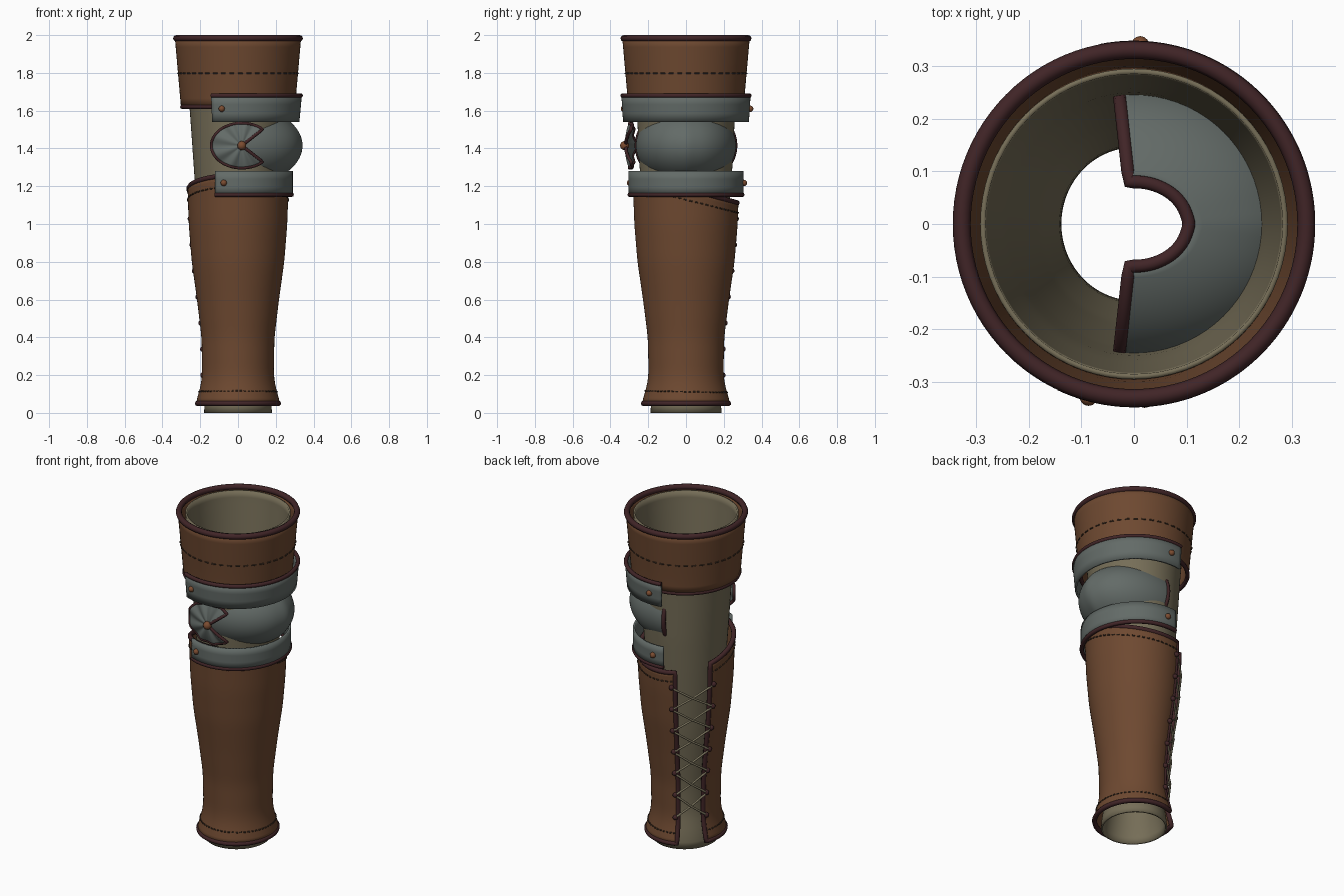
import bpy, bmesh, math
from math import sin, cos, radians, pi
from mathutils import Vector

if "Cube" in bpy.data.objects:
    bpy.data.objects.remove(bpy.data.objects["Cube"])


def material(name, rgb):
    m = bpy.data.materials.new(name)
    m.diffuse_color = (*rgb, 1)
    m.use_nodes = True
    m.node_tree.nodes["Principled BSDF"].inputs["Base Color"].default_value = m.diffuse_color
    return m


LEATHER = material("brown leather", (0.155, 0.066, 0.030))
CLOTH = material("olive cloth", (0.180, 0.155, 0.096))
METAL = material("grey metal", (0.125, 0.147, 0.137))
TRIM = material("dark trim", (0.052, 0.018, 0.020))
COPPER = material("copper rivet", (0.200, 0.072, 0.030))
LACE = material("lace cord", (0.200, 0.175, 0.110))
STITCH = material("dark stitching", (0.050, 0.030, 0.018))


def profile(points, z):
    """Radius at height z, with the corners softened."""
    def lin(h):
        if h <= points[0][0]:
            return points[0][1]
        for (a, ra), (b, rb) in zip(points, points[1:]):
            if h <= b:
                return ra + (rb - ra) * (h - a) / (b - a)
        return points[-1][1]
    return sum(lin(z + d * 0.01) for d in range(-4, 5)) / 9


def around(az, r, z):
    """Point on the slightly oval limb; it becomes round near the top."""
    sy = 1.05 - 0.04 * min(1, max(0, (z - 1.3) / 0.4))
    a = radians(az)
    return Vector((r * cos(a), r * sy * sin(a), z))


def sheet(name, f, nu, nv, mat, thick=0.014):
    """Smooth sheet from f(u, v) with thickness."""
    bm = bmesh.new()
    g = [[bm.verts.new(f(i / nu, j / nv)) for j in range(nv + 1)] for i in range(nu + 1)]
    for i in range(nu):
        for j in range(nv):
            bm.faces.new((g[i][j], g[i + 1][j], g[i + 1][j + 1], g[i][j + 1]))
    bmesh.ops.remove_doubles(bm, verts=bm.verts, dist=1e-5)
    bmesh.ops.recalc_face_normals(bm, faces=bm.faces)
    me = bpy.data.meshes.new(name)
    bm.to_mesh(me)
    bm.free()
    me.materials.append(mat)
    ob = bpy.data.objects.new(name, me)
    bpy.context.collection.objects.link(ob)
    s = ob.modifiers.new("thickness", "SOLIDIFY")
    s.thickness, s.offset = thick, 0
    bpy.context.view_layer.objects.active = ob
    ob.select_set(True)
    bpy.ops.object.shade_smooth_by_angle(angle=radians(40))
    ob.select_set(False)
    return ob


def tubes(name, paths, r, mat, closed=False, sides=2):
    """Round cords along the given paths, as one mesh."""
    cu = bpy.data.curves.new(name, "CURVE")
    cu.dimensions = "3D"
    cu.bevel_depth, cu.bevel_resolution, cu.use_fill_caps = r, sides, True
    for path in paths:
        pts = [p for i, p in enumerate(path) if i == 0 or (p - path[i - 1]).length > 1e-4]
        s = cu.splines.new("POLY")
        s.points.add(len(pts) - 1)
        for sp, p in zip(s.points, pts):
            sp.co = (*p, 1)
        s.use_cyclic_u = closed
    tmp = bpy.data.objects.new(name + "_curve", cu)
    bpy.context.collection.objects.link(tmp)
    dg = bpy.context.evaluated_depsgraph_get()
    me = bpy.data.meshes.new_from_object(tmp.evaluated_get(dg))
    bpy.data.objects.remove(tmp)
    me.materials.clear()
    me.materials.append(mat)
    ob = bpy.data.objects.new(name, me)
    bpy.context.collection.objects.link(ob)
    return ob


def line(f, v, n=96, u0=0, u1=1):
    return [f(u0 + (u1 - u0) * i / n, v) for i in range(n + 1)]


def border(f, nu, nv):
    """Closed loop around a sheet."""
    return ([f(i / nu, 0) for i in range(nu)] + [f(1, j / nv) for j in range(nv)]
            + [f(1 - i / nu, 1) for i in range(nu)] + [f(0, 1 - j / nv) for j in range(nv)])


def dashes(name, f, v, count):
    tubes(name, [line(f, v, 2, i / count, (i + 0.55) / count) for i in range(count)], 0.004, STITCH, sides=1)


def studs(name, spots, r, mat):
    """Small domed rivets."""
    bm = bmesh.new()
    for p in spots:
        new = bmesh.ops.create_uvsphere(bm, u_segments=14, v_segments=8, radius=r)["verts"]
        bmesh.ops.translate(bm, verts=new, vec=p)
    for face in bm.faces:
        face.smooth = True
    me = bpy.data.meshes.new(name)
    bm.to_mesh(me)
    bm.free()
    me.materials.append(mat)
    bpy.context.collection.objects.link(bpy.data.objects.new(name, me))


# Inner cloth sleeve
SLEEVE = [(0, 0.176), (0.08, 0.168), (0.2, 0.142), (0.35, 0.145), (0.7, 0.185), (1.1, 0.215),
          (1.3, 0.229), (1.6, 0.25), (1.98, 0.288)]
sheet("cloth_sleeve", lambda u, v: around(360 * u, profile(SLEEVE, 1.98 * v), 1.98 * v), 72, 50, CLOTH, 0.01)

# Forearm guard: leather wrap with a laced gap at the back left and a sloping top rim
ARM = [(0.05, 0.218), (0.13, 0.193), (0.2, 0.182), (0.4, 0.186), (0.6, 0.21), (0.8, 0.238),
       (1.0, 0.254), (1.25, 0.262)]


def forearm(u, v, lift=0.0):
    az = 157 + 316 * u
    top = 1.185 - 0.28 * 0.26 * sin(radians(az))
    z = 0.05 + v * (top - 0.05)
    return around(az, profile(ARM, z) + lift, z)


sheet("forearm_guard", forearm, 80, 44, LEATHER)
tubes("forearm_trim", [border(forearm, 80, 44)], 0.014, TRIM, True)
dashes("forearm_lower_stitching", lambda u, v: forearm(u, v, 0.008), 0.055, 52)
dashes("forearm_upper_stitching", lambda u, v: forearm(u, v, 0.008), 0.95, 52)

# Lacing criss-cross over the gap
ROWS = [0.2 + 0.138 * i for i in range(7)]


def eyelet(side, z, lift=0.012):
    return around(161 if side else 109, profile(ARM, z) + lift, z)


studs("lace_eyelets", [eyelet(s, z) for s in (0, 1) for z in ROWS], 0.015, TRIM)
cords = []
for a, b in zip(ROWS, ROWS[1:]):
    for s in (0, 1):
        p, q = eyelet(s, a, 0.016), eyelet(1 - s, b, 0.016)
        mid = (p + q) / 2
        mid += Vector((mid.x, mid.y, 0)).normalized() * (0.012 + 0.006 * s)
        cords.append([p, mid, q])
tubes("lacing", cords, 0.006, LACE)


# Upper arm cuff
def cuff(u, v, lift=0.0):
    return around(360 * u, 0.295 + 0.032 * v + lift, 1.62 + 0.363 * v)


sheet("upper_cuff", cuff, 80, 8, LEATHER)
for name, v, r in (("cuff_top_trim", 1, 0.017), ("cuff_bottom_trim", 0, 0.012)):
    tubes(name, [line(cuff, v)[:-1]], r, TRIM, True)
dashes("cuff_stitching", lambda u, v: cuff(u, v, 0.008), 0.49, 44)


# Metal bands above and below the elbow, each with trim on the outer edge and two rivets
def band(name, z0, z1, r0, r1, trim_v):
    def f(u, v):
        return around(-115 + 216 * u, r0 + (r1 - r0) * v, z0 + (z1 - z0) * v)
    sheet(name, f, 64, 3, METAL, 0.012)
    tubes(name + "_trim", [line(f, trim_v)], 0.012, TRIM)
    mid = (r0 + r1) / 2 + 0.008
    studs(name + "_rivets", [around(az, mid, (z0 + z1) / 2) for az in (-105, 88)], 0.017, COPPER)


band("upper_band", 1.54, 1.68, 0.319, 0.332, 1)
band("lower_band", 1.155, 1.28, 0.284, 0.284, 0)


# Elbow cop: half ellipsoid shell, slightly ridged, open at its poles
def cop(u, v):
    az, ph = -95 + 190 * u, radians(-72 + 144 * v)
    ridge = 1 + 0.02 * math.exp(-(az / 9) ** 2)
    a = radians(az)
    return Vector((0.33 * ridge * cos(ph) * cos(a), 0.26 * cos(ph) * sin(a), 1.415 + 0.21 * sin(ph)))


sheet("elbow_cop", cop, 60, 32, METAL, 0.01)
tubes("elbow_cop_trim", [border(cop, 60, 32)], 0.013, TRIM, True)


# Pleated fan plate on the front of the elbow
def fan(u, v):
    t = radians(38 + 284 * u)
    r = v / math.hypot(cos(t) / 0.16, sin(t) / 0.118)
    y = -0.318 + 1.8 * r * r + 0.007 * v * cos(9 * (t - pi))
    return Vector((0.02 + r * cos(t), y, 1.415 + r * sin(t)))


sheet("elbow_fan", fan, 90, 10, METAL, 0.008)
tubes("elbow_fan_trim", [[fan(0, j / 10) for j in range(1, 10)] + line(fan, 1, 90)
                         + [fan(1, 1 - j / 10) for j in range(1, 10)]], 0.009, TRIM)
studs("elbow_fan_rivet", [Vector((0.02, -0.325, 1.415))], 0.024, COPPER)
